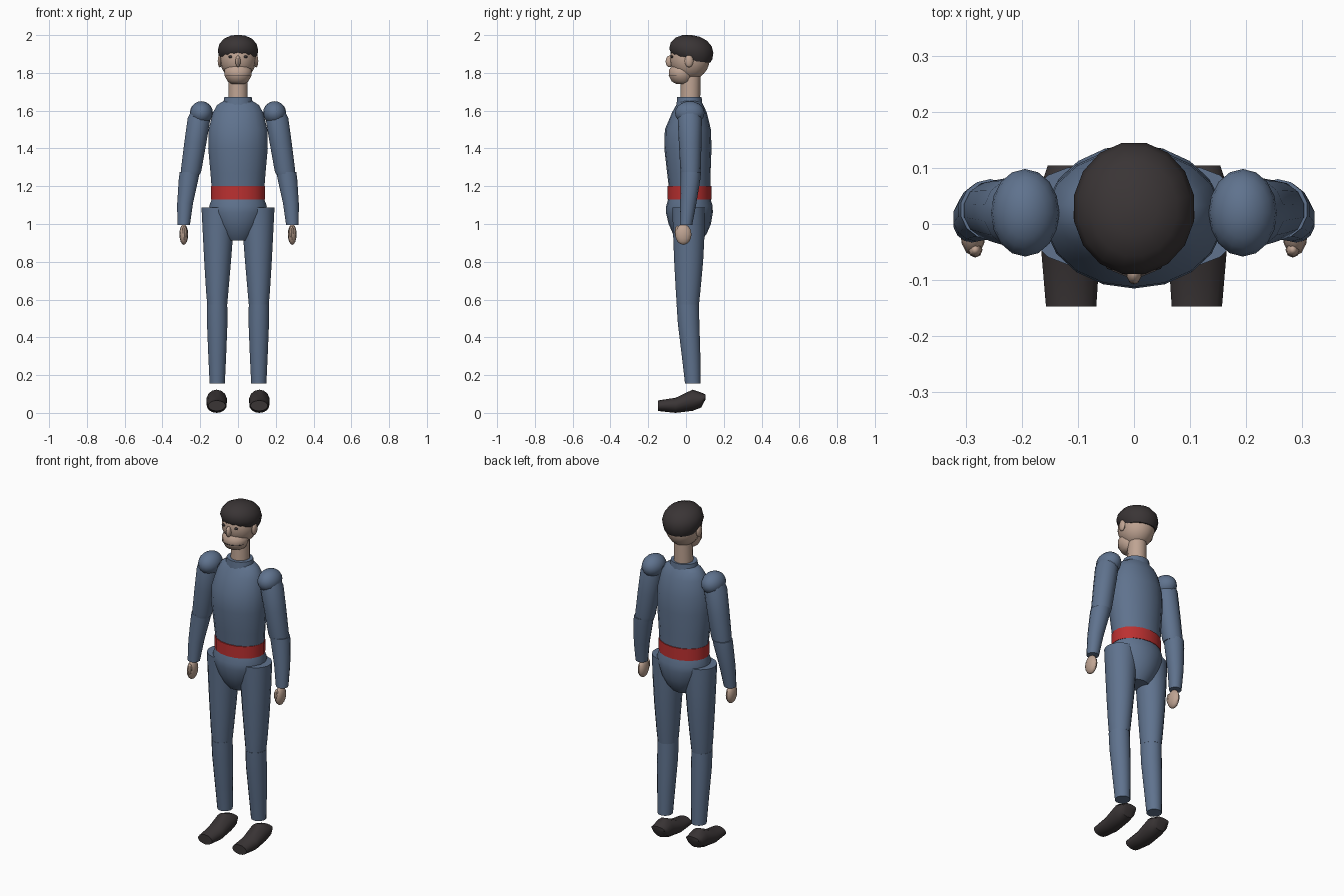
import bpy, bmesh, math
from mathutils import Vector


def colour(name, rgb):
    m = bpy.data.materials.new(name)
    m.diffuse_color = (*rgb, 1)
    return m


BLUE = colour("blue_cloth", (0.115, 0.17, 0.27))
RED = colour("red_belt", (0.5, 0.03, 0.03))
SKIN = colour("skin", (0.52, 0.37, 0.29))
DARK = colour("dark_hair_and_shoes", (0.042, 0.035, 0.036))


def finish(bm, name, mat, angle=40):
    bmesh.ops.recalc_face_normals(bm, faces=bm.faces)
    me = bpy.data.meshes.new(name)
    bm.to_mesh(me)
    bm.free()
    me.materials.append(mat)
    ob = bpy.data.objects.new(name, me)
    bpy.context.collection.objects.link(ob)
    bpy.ops.object.select_all(action='DESELECT')
    ob.select_set(True)
    bpy.context.view_layer.objects.active = ob
    bpy.ops.object.shade_smooth_by_angle(angle=math.radians(angle))
    return ob


def loft(name, mat, rings, sides=14, along='z', tilt=0.0):
    """Skin elliptical rings (x, y, z, rx, r2); tilt raises z toward +y."""
    bm = bmesh.new()
    loops = []
    for x, y, z, rx, r2 in rings:
        loop = []
        for i in range(sides):
            a = 2 * math.pi * (i + 0.5) / sides
            u, v = rx * math.cos(a), r2 * math.sin(a)
            p = (x + u, y + v, z + tilt * v) if along == 'z' else (x + u, y, z + v)
            loop.append(bm.verts.new(p))
        loops.append(loop)
    for a, b in zip(loops, loops[1:]):
        for i in range(sides):
            j = (i + 1) % sides
            bm.faces.new((a[i], a[j], b[j], b[i]))
    bm.faces.new(loops[0])
    bm.faces.new(loops[-1])
    return finish(bm, name, mat)


def ellipsoid(name, mat, centre, radii, seg=14, rows=9):
    bm = bmesh.new()
    bmesh.ops.create_uvsphere(bm, u_segments=seg, v_segments=rows, radius=1)
    for v in bm.verts:
        v.co = Vector(c + r * k for c, r, k in zip(centre, radii, v.co))
    return finish(bm, name, mat)


# Torso, belt and pelvis
loft("torso", BLUE, [
    (0, 0.02, 1.17, 0.14, 0.108), (0, 0.015, 1.27, 0.148, 0.115),
    (0, 0.01, 1.40, 0.16, 0.125), (0, 0.01, 1.50, 0.158, 0.122),
    (0, 0.018, 1.59, 0.135, 0.092), (0, 0.02, 1.63, 0.112, 0.072),
    (0, 0.02, 1.65, 0.08, 0.06)], 18)
loft("belt", RED, [(0, 0.018, 1.13, 0.144, 0.116), (0, 0.018, 1.20, 0.144, 0.116)], 18)
loft("pelvis", BLUE, [
    (0, 0.02, 0.912, 0.065, 0.06), (0, 0.02, 0.945, 0.092, 0.088),
    (0, 0.02, 1.0, 0.125, 0.112), (0, 0.018, 1.06, 0.15, 0.124),
    (0, 0.018, 1.095, 0.155, 0.123), (0, 0.018, 1.14, 0.138, 0.11)], 18)

# Collar and neck
loft("collar", BLUE, [(0, 0.018, 1.625, 0.082, 0.07), (0, 0.018, 1.672, 0.074, 0.066)], 16)
loft("neck", SKIN, [(0, 0.022, 1.65, 0.052, 0.053), (0, 0.025, 1.79, 0.05, 0.052)])

# Head, jaw and cap of hair
ellipsoid("head", SKIN, (0, 0.02, 1.875), (0.096, 0.106, 0.112), 16, 12)
loft("jaw", SKIN, [
    (0, -0.018, 1.742, 0.035, 0.035), (0, -0.022, 1.755, 0.056, 0.055),
    (0, -0.024, 1.785, 0.072, 0.068), (0, -0.022, 1.815, 0.074, 0.07),
    (0, -0.018, 1.834, 0.06, 0.06)], 16)
loft("hair", DARK, [
    (0, 0.045, 1.862, 0.09, 0.085), (0, 0.032, 1.882, 0.101, 0.109),
    (0, 0.028, 1.918, 0.109, 0.119), (0, 0.028, 1.95, 0.101, 0.111),
    (0, 0.028, 1.978, 0.078, 0.086), (0, 0.028, 1.995, 0.042, 0.048),
    (0, 0.028, 2.0, 0.008, 0.01)], 16, tilt=-0.1)
ellipsoid("nose", SKIN, (0, -0.087, 1.861), (0.014, 0.021, 0.031), 10, 8)
loft("mouth", DARK, [(0, -0.026, 1.785, 0.071, 0.069), (0, -0.026, 1.788, 0.071, 0.069)], 16)

for s, side in ((-1, "left"), (1, "right")):
    # Face details
    ellipsoid(side + "_ear", SKIN, (s * 0.096, 0.016, 1.863), (0.012, 0.023, 0.034), 10, 8)
    ellipsoid(side + "_eye", DARK, (s * 0.04, -0.075, 1.885), (0.011, 0.007, 0.007), 8, 6)

    # Arm
    ellipsoid(side + "_shoulder", BLUE, (s * 0.194, 0.02, 1.588), (0.061, 0.078, 0.062), 16, 10)
    loft(side + "_upper_arm", BLUE, [
        (s * 0.252, 0.024, 1.262, 0.052, 0.05), (s * 0.248, 0.024, 1.285, 0.056, 0.054),
        (s * 0.226, 0.022, 1.43, 0.06, 0.06), (s * 0.206, 0.02, 1.56, 0.062, 0.064),
        (s * 0.197, 0.02, 1.61, 0.045, 0.05)])
    loft(side + "_forearm", BLUE, [
        (s * 0.288, 0.0, 0.995, 0.034, 0.033), (s * 0.28, 0.012, 1.11, 0.043, 0.043),
        (s * 0.262, 0.024, 1.235, 0.053, 0.052), (s * 0.256, 0.026, 1.275, 0.054, 0.054)])

    # Hand
    ellipsoid(side + "_hand", SKIN, (s * 0.287, -0.014, 0.945), (0.023, 0.043, 0.055), 12, 8)
    ellipsoid(side + "_thumb", SKIN, (s * 0.283, -0.046, 0.957), (0.013, 0.014, 0.034), 8, 6)

    # Leg, with a flat-topped hip
    loft(side + "_thigh", BLUE, [
        (s * 0.11, 0.01, 0.575, 0.054, 0.06), (s * 0.11, 0.011, 0.64, 0.06, 0.066),
        (s * 0.108, 0.014, 0.80, 0.072, 0.078), (s * 0.106, 0.015, 0.95, 0.082, 0.085),
        (s * 0.1, 0.014, 1.087, 0.095, 0.088)], 16)
    loft(side + "_shin", BLUE, [
        (s * 0.11, 0.036, 0.155, 0.041, 0.042), (s * 0.11, 0.027, 0.30, 0.048, 0.05),
        (s * 0.11, 0.014, 0.47, 0.055, 0.058), (s * 0.111, 0.009, 0.575, 0.055, 0.06)], 16)

    # Shoe, skinned from toe to heel
    loft(side + "_shoe", DARK, [
        (s * 0.112, -0.147, 0.038, 0.046, 0.028), (s * 0.113, -0.055, 0.04, 0.053, 0.04),
        (s * 0.113, 0.035, 0.067, 0.055, 0.056), (s * 0.113, 0.08, 0.068, 0.05, 0.04),
        (s * 0.113, 0.104, 0.085, 0.042, 0.012)], 14, along='y')
